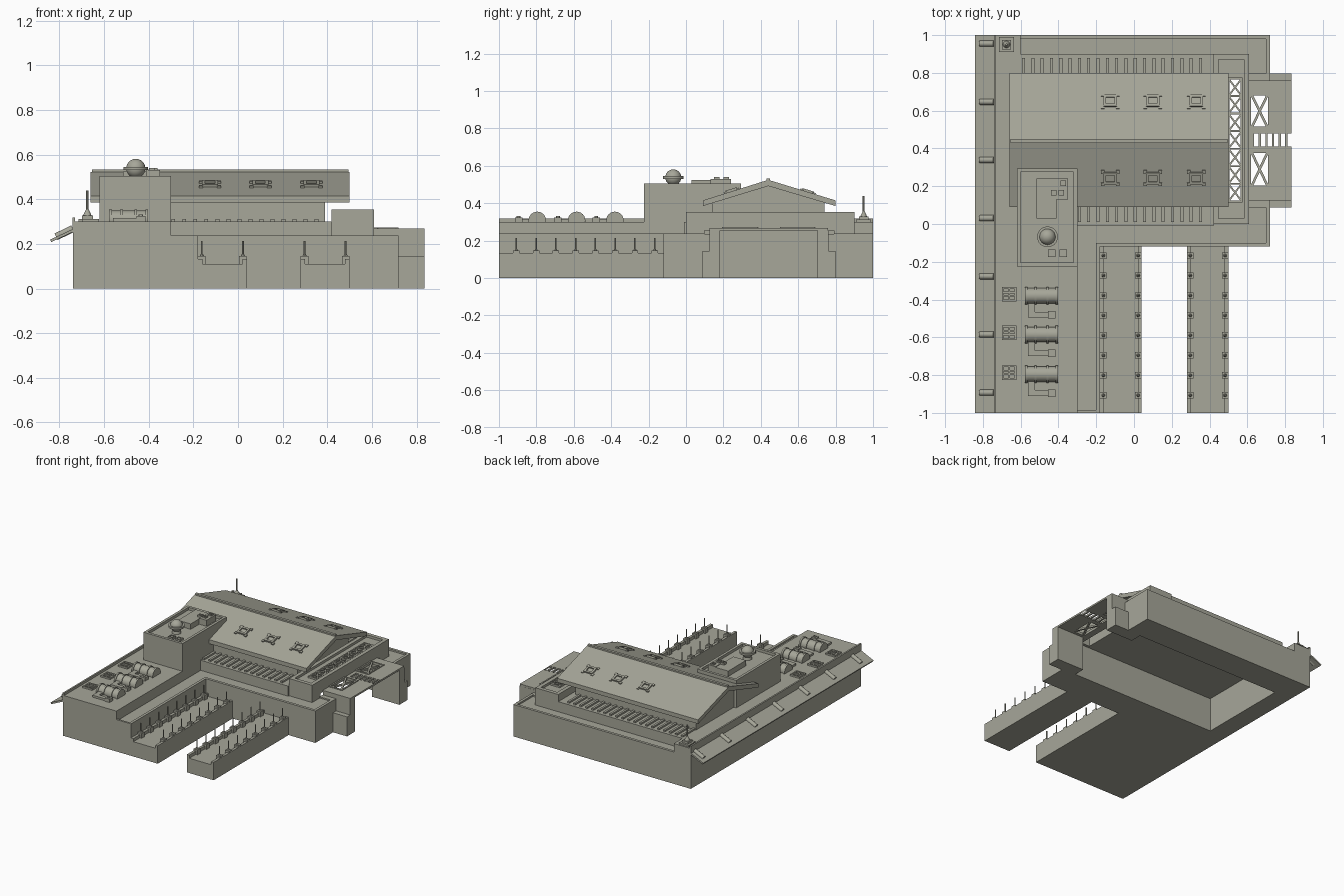
import bpy, bmesh, math
from mathutils import Matrix, Vector

if "Cube" in bpy.data.objects:
    bpy.data.objects.remove(bpy.data.objects["Cube"])

mat = bpy.data.materials.new("khaki grey")
mat.diffuse_color = (0.385, 0.385, 0.32, 1)
mat.use_nodes = True
mat.node_tree.nodes["Principled BSDF"].inputs["Base Color"].default_value = mat.diffuse_color


def finish(name, bm, smooth=False):
    bmesh.ops.recalc_face_normals(bm, faces=bm.faces)
    me = bpy.data.meshes.new(name)
    bm.to_mesh(me)
    bm.free()
    me.materials.append(mat)
    ob = bpy.data.objects.new(name, me)
    bpy.context.collection.objects.link(ob)
    if smooth:
        bpy.ops.object.select_all(action='DESELECT')
        ob.select_set(True)
        bpy.context.view_layer.objects.active = ob
        bpy.ops.object.shade_smooth_by_angle(angle=math.radians(35))
    return ob


def box(bm, x0, x1, y0, y1, z0, z1, m=Matrix()):
    t = Matrix.Translation(((x0 + x1) / 2, (y0 + y1) / 2, (z0 + z1) / 2))
    bmesh.ops.create_cube(bm, size=1, matrix=m @ t @ Matrix.Diagonal((x1 - x0, y1 - y0, z1 - z0, 1)))


def frame(bm, x0, x1, y0, y1, z0, z1, w, m=Matrix()):
    """Four bars around a rectangle."""
    box(bm, x0, x1, y0, y0 + w, z0, z1, m)
    box(bm, x0, x1, y1 - w, y1, z0, z1, m)
    box(bm, x0, x0 + w, y0 + w, y1 - w, z0, z1, m)
    box(bm, x1 - w, x1, y0 + w, y1 - w, z0, z1, m)


def rod(bm, a, b, r, r2=None, seg=12):
    a, b = Vector(a), Vector(b)
    d = b - a
    m = Matrix.Translation((a + b) / 2) @ d.to_track_quat('Z', 'Y').to_matrix().to_4x4()
    bmesh.ops.create_cone(bm, cap_ends=True, segments=seg, radius1=r, radius2=r if r2 is None else r2,
                          depth=d.length, matrix=m)


def cross(bm, x0, x1, y0, y1, z, w):
    """Flat X brace in a rectangle."""
    L, a = math.hypot(x1 - x0, y1 - y0), math.atan2(y1 - y0, x1 - x0)
    for s in (a, -a):
        m = Matrix.Translation(((x0 + x1) / 2, (y0 + y1) / 2, z)) @ Matrix.Rotation(s, 4, 'Z')
        box(bm, -L / 2, L / 2, -w / 2, w / 2, -.006, .006, m)


def prism(bm, pts, x0, x1):
    """Extrude a (y, z) profile along x."""
    f = bm.faces.new([bm.verts.new((x0, y, z)) for y, z in pts])
    r = bmesh.ops.extrude_face_region(bm, geom=[f])
    bmesh.ops.translate(bm, vec=(x1 - x0, 0, 0), verts=[v for v in r['geom'] if isinstance(v, bmesh.types.BMVert)])


# Base blocks standing around the open-bottomed hall
CEIL = .255
bm = bmesh.new()
box(bm, -.74, -.60, -1, 1, 0, .30)
box(bm, -.60, -.30, -1, .10, 0, .30)
box(bm, -.30, -.18, -1, -.12, 0, .225)
box(bm, -.30, .72, -.12, .10, 0, .225)
box(bm, -.60, .72, .79, 1, 0, .225)
box(bm, -.60, .50, .10, .79, CEIL, .30)
finish("base", bm)

# Low rim along the ledges
bm = bmesh.new()
box(bm, -.20, -.18, -1, -.10, .2, .237)
box(bm, -.30, -.20, -1, -.985, .2, .237)
box(bm, -.20, .72, -.12, -.10, .2, .237)
box(bm, .70, .72, -.10, .10, .2, .237)
box(bm, .70, .72, .79, .98, .2, .237)
box(bm, -.62, .72, .98, 1, .2, .237)
finish("ledge_rim", bm)

# Middle tier and the raised cross block with its skylight shaft
bm = bmesh.new()
box(bm, -.62, .42, -.01, .10, .2, .30)
box(bm, -.62, .42, .79, .90, .2, .30)
finish("middle_tier", bm)
bm = bmesh.new()
box(bm, .42, .61, 0, .10, .2, .335)
box(bm, .42, .61, .79, .90, .2, .335)
box(bm, .42, .50, .10, .79, CEIL, .335)
box(bm, .57, .61, .10, .79, CEIL, .335)
box(bm, .50, .57, .10, .12, CEIL, .335)
box(bm, .50, .57, .77, .79, CEIL, .335)
frame(bm, .42, .61, 0, .90, .3, .353, .028)
finish("cross_block", bm)

# Skylight truss
bm = bmesh.new()
frame(bm, .495, .575, .115, .775, .33, .348, .01)
n, step = 7, .65 / 7
for i in range(n):
    y = .12 + i * step
    cross(bm, .50, .57, y, y + step, .34, .009)
    box(bm, .50, .57, y - .005, y + .005, .332, .346)
finish("skylight_truss", bm)

# Hall walls and gable roof
bm = bmesh.new()
prism(bm, [(.14, .29), (.14, .41), (.44, .50), (.74, .41), (.74, .29)], -.60, .39)
finish("hall_wall", bm)
bm = bmesh.new()
prism(bm, [(.09, .385), (.09, .415), (.43, .522), (.45, .522), (.80, .415), (.80, .385), (.44, .492)], -.66, .50)
box(bm, -.655, .495, .43, .45, .50, .533)
finish("gable_roof", bm)

# Roof vents lying on both slopes
bm = bmesh.new()
slope = math.atan2(.107, .345)
for x in (-.125, .10, .33):
    for y, s in ((.245, 1), (.65, -1)):
        z = .522 - abs(y - .44) * math.tan(slope)
        m = Matrix.Translation((x, y, z)) @ Matrix.Rotation(s * slope, 4, 'X')
        frame(bm, -.036, .036, -.032, .032, -.01, .015, .014, m)
        box(bm, -.03, .03, -.02, .02, -.01, .006, m)
        for u in (-.04, .04):
            for v in (-.034, .034):
                box(bm, u - .009, u + .009, v - .009, v + .009, -.01, .01, m)
finish("roof_vents", bm)

# Ribs on the tier beside the hall
bm = bmesh.new()
for i in range(20):
    x = -.585 + i * .0493
    box(bm, x - .008, x + .008, .74, .88, .295, .312)
    if x > -.29:
        box(bm, x - .008, x + .008, .01, .14, .295, .312)
finish("wall_ribs", bm)

# Tower with parapet, roof housing and hatches
bm = bmesh.new()
box(bm, -.62, -.30, -.225, .295, .27, .485)
frame(bm, -.62, -.30, -.225, .295, .45, .505, .02)
finish("tower", bm)
bm = bmesh.new()
box(bm, -.515, -.41, .03, .24, .48, .525)
box(bm, -.41, -.35, .13, .24, .48, .53)
for x, y in ((-.435, -.155), (-.375, -.155), (-.425, .165), (-.385, .165), (-.375, .215)):
    w = .02 if y < 0 else .014
    z = .485 if y < 0 else .525
    frame(bm, x - w, x + w, y - w, y + w, z - .01, z + .014, .007)
    box(bm, x - w + .007, x + w - .007, y - w + .007, y + w - .007, z - .01, z + .008)
finish("tower_housing", bm)
bm = bmesh.new()
c = (-.458, -.068)
rod(bm, (*c, .48), (*c, .515), .032, .025, 20)
rod(bm, (*c, .53), (*c, .545), .055, seg=24)
bmesh.ops.create_uvsphere(bm, u_segments=24, v_segments=12, radius=.043,
                          matrix=Matrix.Translation((*c, .538)))
finish("tower_dome", bm, True)

# Tanks with bands, pipes and floor grilles
tanks, pipes, grilles = bmesh.new(), bmesh.new(), bmesh.new()
for y in (-.38, -.585, -.795):
    rod(tanks, (-.575, y, .308), (-.405, y, .308), .041, seg=24)
    for x in (-.571, -.522, -.458, -.409):
        rod(tanks, (x - .006, y, .308), (x + .006, y, .308), .047, seg=24)
    box(pipes, -.56, -.525, y - .10, y - .03, .29, .315)
    box(pipes, -.56, -.43, y - .115, y - .085, .29, .315)
    box(pipes, -.455, -.415, y - .12, y - .08, .29, .325)
    rod(pipes, (-.435, y - .10, .32), (-.435, y - .10, .332), .01)
    frame(grilles, -.70, -.622, y - .03, y + .047, .29, .312, .01)
    for v in (.0, .018):
        box(grilles, -.69, -.632, y + v - .005, y + v + .005, .29, .309)
    box(grilles, -.665, -.657, y - .03, y + .047, .29, .31)
finish("tanks", tanks, True)
finish("tank_pipes", pipes)
finish("floor_grilles", grilles)

# Sloping awning on the left side with rail and round brackets
bm = bmesh.new()
m = Matrix.Translation((-.735, 0, .262)) @ Matrix.Rotation(math.radians(-25), 4, 'Y')
box(bm, -.115, 0, -1, 1, -.006, .006, m)
box(bm, -.742, -.730, -1, 1, .25, .318)
finish("awning", bm)
bm = bmesh.new()
for i in range(7):
    y = .955 - i * .308
    rod(bm, (-.815, y, .232), (-.74, y, .268), .016, seg=16)
finish("awning_brackets", bm, True)

# Antenna on the back left corner
bm = bmesh.new()
box(bm, -.715, -.635, .91, .99, .29, .312)
box(bm, -.70, -.65, .925, .975, .31, .328)
rod(bm, (-.675, .95, .325), (-.675, .95, .355), .02, .006)
rod(bm, (-.675, .95, .35), (-.675, .95, .44), .005, seg=8)
finish("antenna", bm)

# Two front piers with rims, post feet and posts
for name, x0, x1 in (("left_pier", -.18, .04), ("right_pier", .28, .50)):
    bm = bmesh.new()
    box(bm, x0, x1, -1, -.11, 0, .11)
    for a in (x0, x1 - .02):
        box(bm, a, a + .02, -1, -.11, .10, .133)
    for i in range(8):
        y = -.167 - i * .1057
        for x in (x0 + .018, x1 - .018):
            box(bm, x - .017, x + .017, y - .017, y + .017, .11, .146)
            rod(bm, (x, y, .14), (x, y, .155), .012, .005, 8)
            rod(bm, (x, y, .14), (x, y, .213), .004, seg=8)
    finish(name, bm)

# East gate: pillars, pierced canopy, braces
bm = bmesh.new()
for s in (-1, 1):
    def pillar(a, b, x0, x1, z0, z1):
        ya, yb = sorted((.443 + s * a, .443 + s * b))
        box(bm, x0, x1, ya, yb, z0, z1)
    pillar(.26, .355, .72, .835, 0, .145)
    pillar(.26, .318, .61, .835, .145, CEIL)
    pillar(.26, .355, .61, .72, 0, .235)
finish("gate_pillars", bm)
bm = bmesh.new()
for y0, y1 in ((.125, .195), (.385, .41), (.48, .505), (.69, .76)):
    box(bm, .61, .835, y0, y1, CEIL, .268)
for y0, y1 in ((.195, .385), (.505, .69)):
    box(bm, .72, .835, y0, y1, CEIL, .268)
    frame(bm, .61, .72, y0, y1, CEIL, .274, .01)
    cross(bm, .62, .71, y0, y1, .264, .013)
box(bm, .61, .635, .41, .48, CEIL, .268)
for i in range(6):
    x = .66 + i * .035
    box(bm, x, min(x + .012, .835), .41, .48, CEIL, .268)
finish("gate_canopy", bm)
